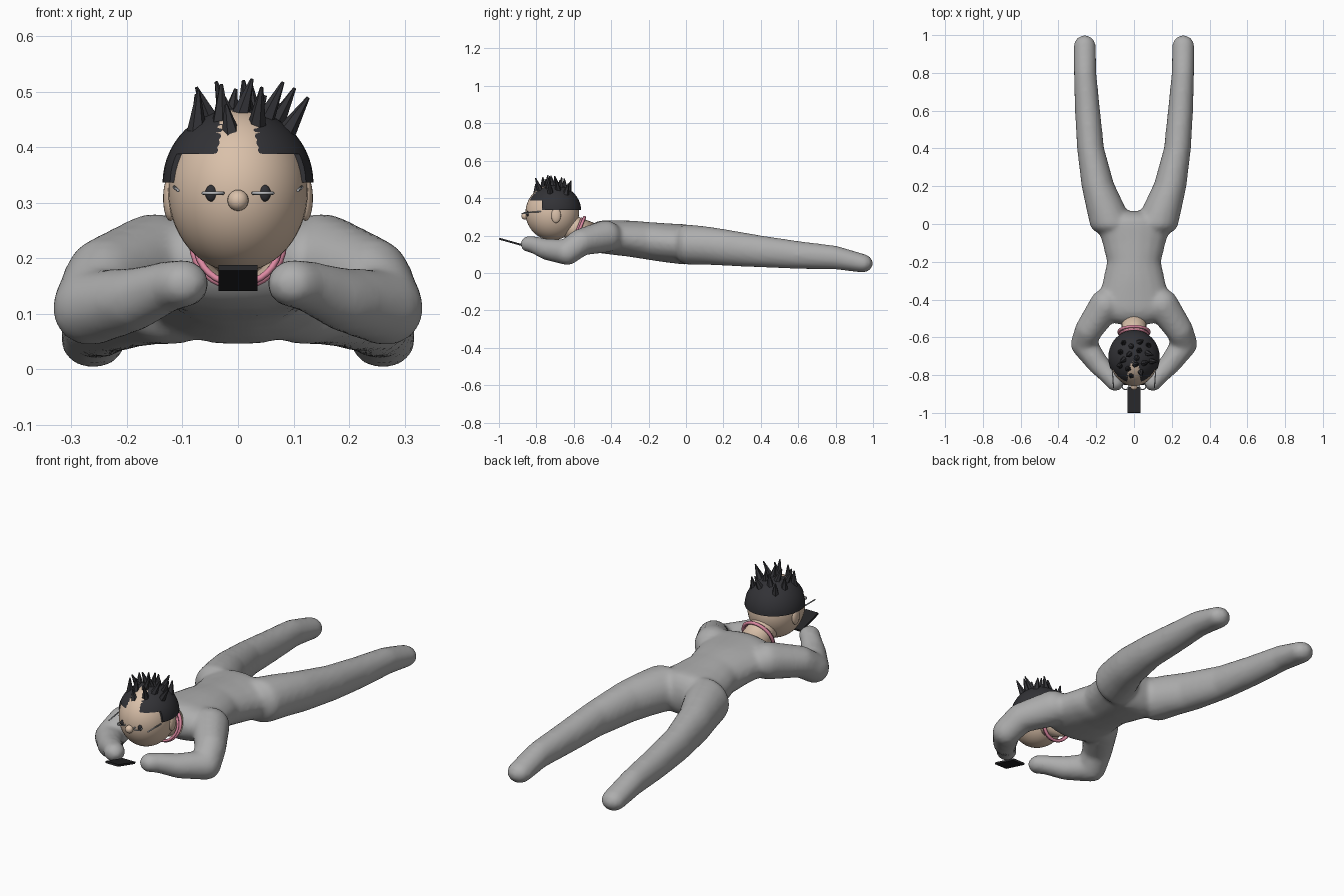
import bpy, bmesh, math, random
from mathutils import Vector, Matrix

if "Cube" in bpy.data.objects:
    bpy.data.objects.remove(bpy.data.objects["Cube"])

random.seed(4)


def material(name, rgb):
    m = bpy.data.materials.new(name)
    m.diffuse_color = (*rgb, 1)
    m.use_nodes = True
    m.node_tree.nodes["Principled BSDF"].inputs["Base Color"].default_value = m.diffuse_color
    return m


GREY = material("suit grey", (0.42, 0.42, 0.42))
SKIN = material("skin", (0.70, 0.53, 0.40))
HAIR = material("hair black", (0.032, 0.032, 0.037))
PINK = material("collar pink", (0.72, 0.25, 0.36))
DARK = material("phone black", (0.018, 0.018, 0.020))
EYE = material("eye black", (0.03, 0.03, 0.035))
METAL = material("glasses grey", (0.45, 0.46, 0.48))


def to_object(name, bm, mat, smooth=True):
    bmesh.ops.recalc_face_normals(bm, faces=bm.faces)
    me = bpy.data.meshes.new(name)
    bm.to_mesh(me)
    bm.free()
    me.materials.append(mat)
    for p in me.polygons:
        p.use_smooth = smooth
    ob = bpy.data.objects.new(name, me)
    bpy.context.collection.objects.link(ob)
    return ob


def ball_bm(loc, radii, u=32, v=20):
    bm = bmesh.new()
    mat = Matrix.Translation(loc) @ Matrix.Diagonal((*radii, 1))
    bmesh.ops.create_uvsphere(bm, u_segments=u, v_segments=v, radius=1, matrix=mat)
    return bm


def rod(name, a, b, r1, r2, mat, sides=12, smooth=True):
    a, b = Vector(a), Vector(b)
    bm = bmesh.new()
    rot = (b - a).to_track_quat('Z', 'Y').to_matrix().to_4x4()
    bmesh.ops.create_cone(bm, cap_ends=True, segments=sides, radius1=r1, radius2=r2,
                          depth=(b - a).length, matrix=Matrix.Translation((a + b) / 2) @ rot)
    return to_object(name, bm, mat, smooth)


def ring(name, loc, major, minor, tilt, mat):
    bpy.ops.mesh.primitive_torus_add(location=loc, rotation=(tilt, 0, 0), major_radius=major,
                                     minor_radius=minor, major_segments=32, minor_segments=8)
    ob = bpy.context.object
    ob.name = name
    ob.data.materials.append(mat)
    bpy.ops.object.shade_smooth()
    return ob


def limb(bm, stations):
    """Chain of hulls around neighbouring ellipsoids (x, y, z, rx, ry, rz)."""
    for pair in zip(stations, stations[1:]):
        pts = []
        for x, y, z, rx, ry, rz in pair:
            for i in range(9):
                t = math.pi * (i + 0.5) / 9
                for j in range(18):
                    p = 2 * math.pi * j / 18
                    pts.append(bm.verts.new((x + rx * math.sin(t) * math.cos(p), y + ry * math.cos(t),
                                             z + rz * math.sin(t) * math.sin(p))))
        hull = bmesh.ops.convex_hull(bm, input=pts)
        loose = {g for g in hull["geom_interior"] + hull["geom_unused"]
                 if isinstance(g, bmesh.types.BMVert)}
        bmesh.ops.delete(bm, geom=list(loose), context='VERTS')


# body: torso, legs and bent arms blended into one skin
bm = bmesh.new()
limb(bm, [(0, -.44, .192, .20, .10, .090), (0, -.30, .183, .165, .06, .098),
          (0, -.20, .171, .143, .06, .102), (0, -.10, .160, .168, .06, .106),
          (0, 0, .152, .20, .07, .109)])
for s in (1, -1):
    limb(bm, [(s * .12, 0, .152, .115, .06, .108), (s * .155, .10, .147, .102, .05, .104),
              (s * .190, .20, .137, .088, .05, .099), (s * .230, .40, .115, .072, .05, .086),
              (s * .246, .60, .096, .067, .05, .075), (s * .259, .80, .082, .060, .05, .064),
              (s * .261, .945, .051, .059, .055, .050)])
    limb(bm, [(s * .15, -.43, .195, .087, .087, .087), (s * .24, -.56, .165, .073, .073, .073),
              (s * .267, -.635, .110, .069, .069, .069), (s * .19, -.74, .125, .058, .058, .058),
              (s * .125, -.81, .150, .048, .048, .046), (s * .10, -.836, .154, .050, .050, .045)])
body = to_object("body", bm, GREY)
rm = body.modifiers.new("blend", 'REMESH')
rm.mode = 'VOXEL'
rm.voxel_size = 0.012
sm = body.modifiers.new("soften", 'SMOOTH')
sm.factor = 0.5
sm.iterations = 8
dg = bpy.context.evaluated_depsgraph_get()
bm = bmesh.new()
bm.from_mesh(bpy.data.meshes.new_from_object(body.evaluated_get(dg)))
body.modifiers.clear()
# bare hands beyond the cuffs
for s in (1, -1):
    bmesh.ops.bisect_plane(bm, geom=bm.verts[:] + bm.edges[:] + bm.faces[:],
                           plane_co=(0, -.54 / .76, 0), plane_no=(s * .65, .76, 0))
for f in bm.faces:
    c = f.calc_center_median()
    f.material_index = int(-.65 * abs(c.x) - .76 * c.y > .54)
    f.smooth = True
bm.to_mesh(body.data)
bm.free()
body.data.materials.clear()
body.data.materials.append(GREY)
body.data.materials.append(SKIN)

# neck and collar
rod("neck", (0, -.51, .205), (0, -.68, .27), .065, .065, SKIN, 24)
ring("collar", (0, -.572, .224), .080, .008, math.radians(68), PINK)
ring("inner_collar", (0, -.585, .222), .074, .006, math.radians(68), PINK)

# head, nose and ears
HEAD = Vector((0, -.715, .322))
to_object("head", ball_bm(HEAD, (.126, .143, .147), 40, 28), SKIN)
to_object("nose", ball_bm((0, -.861, .304), (.019, .019, .019), 20, 12), SKIN)
for s in (1, -1):
    to_object("ear", ball_bm((s * .122, -.695, .308), (.013, .026, .041), 20, 12), SKIN)


# hair cap: high fringe in front, lower at the sides and back
def cap_part(name, cuts):
    bm = ball_bm((0, -.707, .335), (.136, .146, .135), 40, 28)
    for co, no in cuts:
        r = bmesh.ops.bisect_plane(bm, geom=bm.verts[:] + bm.edges[:] + bm.faces[:],
                                   plane_co=co, plane_no=no, clear_inner=True)
        edges = [g for g in r["geom_cut"] if isinstance(g, bmesh.types.BMEdge)]
        bmesh.ops.edgeloop_fill(bm, edges=edges)
    ob = to_object(name, bm, HAIR)
    bpy.ops.object.select_all(action='DESELECT')
    ob.select_set(True)
    bpy.context.view_layer.objects.active = ob
    bpy.ops.object.shade_smooth_by_angle(angle=math.radians(35))


cap_part("hair_top", [((0, 0, .388), (0, 0, 1))])
cap_part("hair_back", [((0, 0, .336), (0, 0, 1)), ((0, -.77, 0), (0, 1, 0))])

# spiky tufts, spread over the crown
for i in range(17):
    a = i * 2.4
    r = .100 * math.sqrt((i + .4) / 17)
    x, y = r * math.cos(a), r * math.sin(a)
    z = .335 + .135 * math.sqrt(1 - (r / .138) ** 2) - .012
    lean = Vector((x * .25 + random.uniform(-.02, .025), y * .15 + random.uniform(-.02, .02),
                   random.uniform(.055, .075)))
    base = Vector((x, y - .707, z))
    rod("hair_tuft", base, base + lean, .018, .003, HAIR, 6, False)

# eyes and glasses
for s in (1, -1):
    to_object("eye", ball_bm((s * .048, -.845, .317), (.011, .008, .015), 16, 10), EYE)
    ring("glasses_rim", (s * .045, -.858, .317), .018, .003, 0, METAL)
    rod("glasses_arm", (s * .108, -.868, .322), (s * .115, -.775, .328), .003, .003, METAL, 8)

# phone held between the hands, far edge raised
bm = bmesh.new()
bmesh.ops.create_cube(bm, size=1, matrix=Matrix.Translation((0, -.931, .164))
                      @ Matrix.Rotation(math.radians(-15.5), 4, 'X')
                      @ Matrix.Diagonal((.07, .140, .010, 1)))
to_object("phone", bm, DARK, False)
